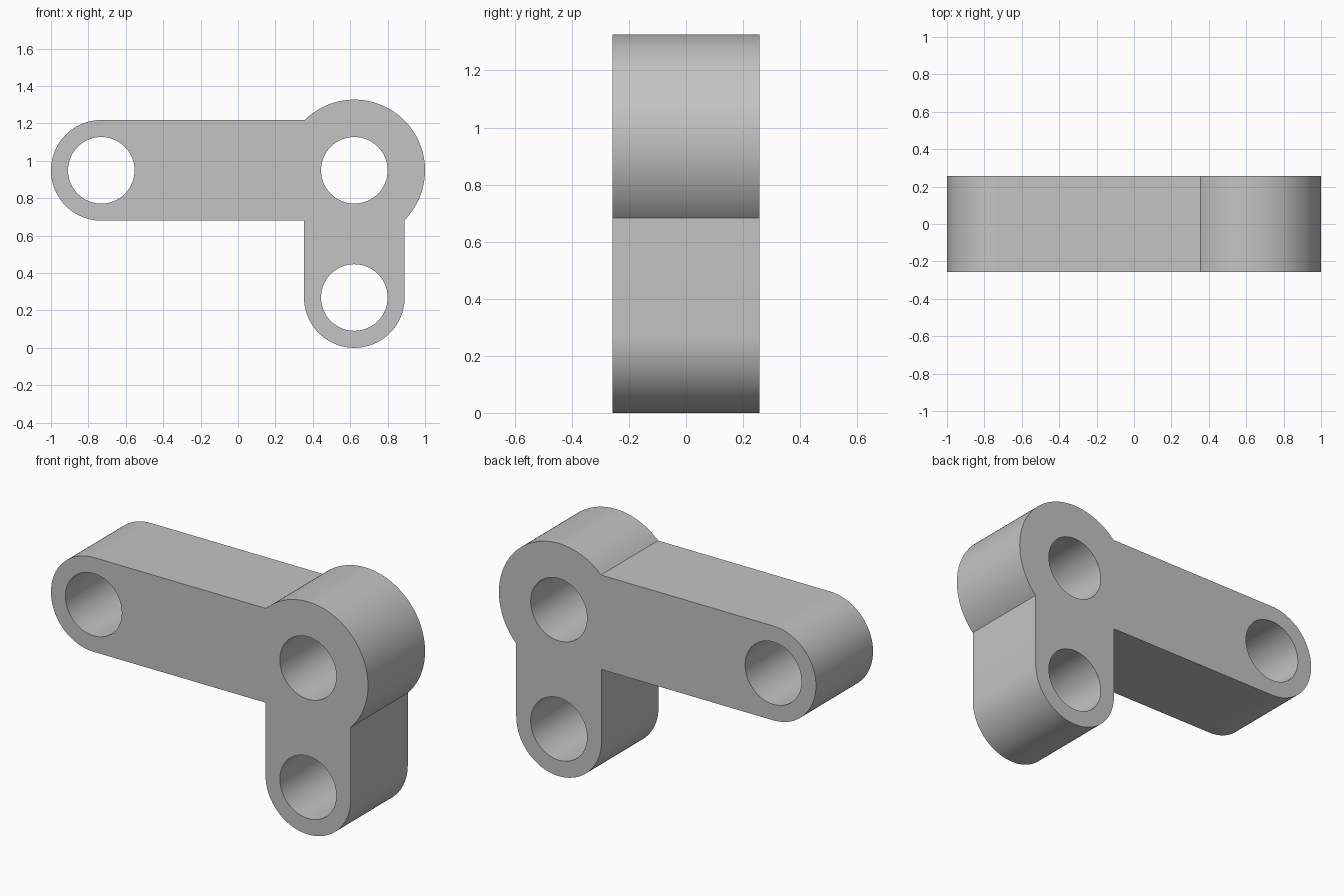
import bpy, bmesh
from math import sin, cos, asin, acos, pi, radians
from mathutils import Matrix

cube = bpy.data.objects.get("Cube")
if cube:
    bpy.data.objects.remove(cube)

# Layout: arm end, hub and lower lug centres in the x-z plane
ARM, HUB, LUG = (-0.731, 0.949), (0.622, 0.949), (0.622, 0.269)
R_ARM, R_HUB, R_HOLE, HALF_DEPTH = 0.269, 0.378, 0.178, 0.257


def arc(center, radius, start, end, steps):
    """Points along an arc, both ends included."""
    angles = [start + (end - start) * i / steps for i in range(steps + 1)]
    return [(center[0] + radius * cos(a), center[1] + radius * sin(a)) for a in angles]


# Outer outline, counter-clockwise from the lug's left side
meet = asin(R_ARM / R_HUB)
outline = arc(LUG, R_ARM, pi, 2 * pi, 48)
outline += arc(HUB, R_HUB, -acos(R_ARM / R_HUB), pi - meet, 72)
outline += arc(ARM, R_ARM, pi / 2, 3 * pi / 2, 48)
outline.append((LUG[0] - R_ARM, ARM[1] - R_ARM))

# Pin holes
holes = [arc(c, R_HOLE, 0, 2 * pi, 64)[:-1] for c in (ARM, HUB, LUG)]

# Filled profile extruded to thickness
curve = bpy.data.curves.new("link_profile", "CURVE")
curve.dimensions = "2D"
curve.fill_mode = "BOTH"
curve.extrude = HALF_DEPTH
for points in [outline] + holes:
    spline = curve.splines.new("POLY")
    spline.points.add(len(points) - 1)
    for point, (x, z) in zip(spline.points, points):
        point.co = (x, z, 0, 1)
    spline.use_cyclic_u = True

profile = bpy.data.objects.new("link_profile", curve)
bpy.context.collection.objects.link(profile)
depsgraph = bpy.context.evaluated_depsgraph_get()
mesh = bpy.data.meshes.new_from_object(profile.evaluated_get(depsgraph))
bpy.data.objects.remove(profile)

# Stand the profile upright and weld the caps to the walls
mesh.transform(Matrix.Rotation(pi / 2, 4, "X"))
bm = bmesh.new()
bm.from_mesh(mesh)
bmesh.ops.remove_doubles(bm, verts=bm.verts, dist=0.0001)
bmesh.ops.recalc_face_normals(bm, faces=bm.faces)
bmesh.ops.dissolve_limit(bm, angle_limit=radians(0.5), verts=bm.verts, edges=bm.edges)
bmesh.ops.triangulate(bm, faces=[f for f in bm.faces if len(f.verts) > 4])
bm.to_mesh(mesh)
bm.free()

# Plain grey finish
grey = bpy.data.materials.new("light_grey")
grey.use_nodes = True
grey.diffuse_color = (0.55, 0.55, 0.55, 1)
grey.node_tree.nodes["Principled BSDF"].inputs["Base Color"].default_value = grey.diffuse_color
mesh.materials.clear()
mesh.materials.append(grey)

link = bpy.data.objects.new("pivot_link", mesh)
bpy.context.collection.objects.link(link)
bpy.ops.object.select_all(action="DESELECT")
link.select_set(True)
bpy.context.view_layer.objects.active = link
bpy.ops.object.shade_smooth_by_angle(angle=radians(30))
